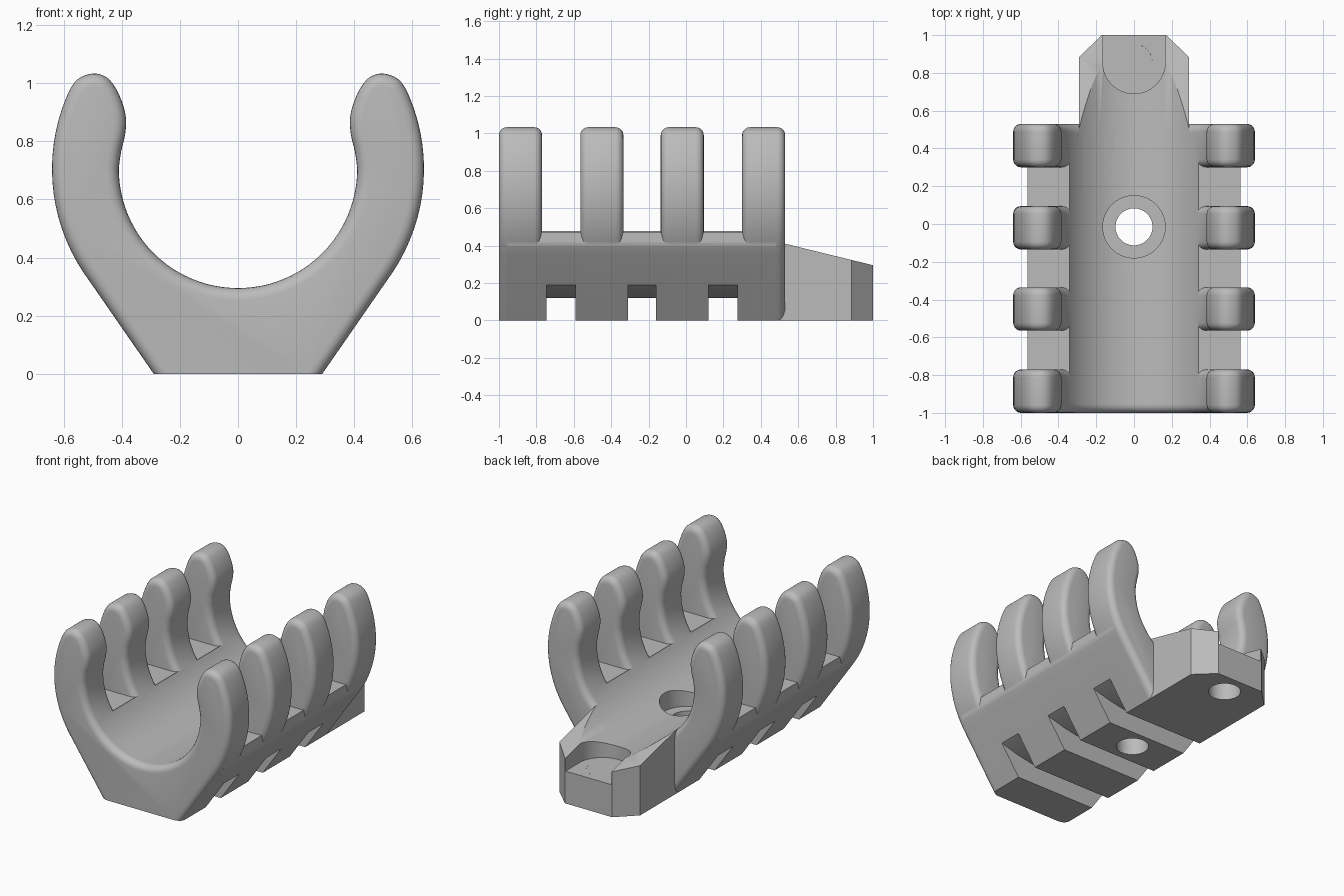
import bpy, bmesh, math
from mathutils import Vector

if "Cube" in bpy.data.objects:
    bpy.data.objects.remove(bpy.data.objects["Cube"])

ZC, R_IN, R_OUT = 0.705, 0.41, 0.64      # axis height, cradle radius, outer radius
STEP = 3.75                              # arc step in degrees

grey = bpy.data.materials.new("grey plastic")
grey.diffuse_color = (0.5, 0.5, 0.5, 1)
grey.use_nodes = True
grey.node_tree.nodes["Principled BSDF"].inputs["Base Color"].default_value = grey.diffuse_color


def arc(r, a0, a1):
    n = max(1, round(abs(a1 - a0) / STEP))
    angles = [math.radians(a0 + (a1 - a0) * i / n) for i in range(n + 1)]
    return [(r * math.cos(a), ZC + r * math.sin(a)) for a in angles]


def spline(pts, n=4):
    """Smooth curve through the inner points; the end points only guide it."""
    p, out = [Vector(q) for q in pts], []
    for a, b, c, d in zip(p, p[1:], p[2:], p[3:]):
        for i in range(n):
            t = i / n
            v = 0.5 * (2 * b + (c - a) * t + (2 * a - 5 * b + 4 * c - d) * t * t
                       + (3 * b - a - 3 * c + d) * t ** 3)
            out.append((v.x, v.y))
    return out


def mirrored(half):
    """Close a right-hand half outline with its mirror image."""
    return half + [(-x, z) for x, z in reversed(half) if abs(x) > 1e-5]


def prism(name, outline, lo, hi, axis="y", rounding=0):
    """Extrude an outline along y or z, optionally rounding the end rims."""
    bm = bmesh.new()
    put = (lambda u, v, w: (u, w, v)) if axis == "y" else (lambda u, v, w: (u, v, w))
    a = [bm.verts.new(put(u, v, lo)) for u, v in outline]
    b = [bm.verts.new(put(u, v, hi)) for u, v in outline]
    ends = [bm.faces.new(a), bm.faces.new(b)]
    n = len(a)
    for i in range(n):
        j = (i + 1) % n
        bm.faces.new((a[i], a[j], b[j], b[i]))
    bmesh.ops.recalc_face_normals(bm, faces=bm.faces[:])
    if rounding:
        rims = [e for f in ends for e in f.edges
                if max(v.co.z for v in e.verts) > 0.001]
        bmesh.ops.bevel(bm, geom=rims, offset=rounding, segments=5, profile=0.5,
                        affect="EDGES", clamp_overlap=False)
    mesh = bpy.data.meshes.new(name)
    bm.to_mesh(mesh)
    bm.free()
    ob = bpy.data.objects.new(name, mesh)
    mesh.materials.append(grey)
    bpy.context.collection.objects.link(ob)
    return ob


def circle(r, cx, cy, n=64):
    return [(cx + r * math.cos(2 * math.pi * i / n),
             cy + r * math.sin(2 * math.pi * i / n)) for i in range(n)]


def rect(x0, x1, y0, y1):
    return [(x0, y0), (x1, y0), (x1, y1), (x0, y1)]


def combine(ob, tool, operation):
    bpy.context.view_layer.objects.active = ob
    m = ob.modifiers.new(operation.lower(), "BOOLEAN")
    m.operation, m.object, m.solver = operation, tool, "EXACT"
    bpy.ops.object.modifier_apply(modifier=m.name)
    bpy.data.objects.remove(tool)


# Cradle body, cut low between the fingers
inner = arc(R_IN, -33.75, -90)
low_half = [(0.29, 0)] + arc(R_OUT, -33.75, -28) + [(0.565, 0.47), (0.341, 0.47)] + inner
cradle = prism("cradle", mirrored(low_half)[::-1], -0.95, 0.48)

# Full-height fingers with rounded rims and bulging tips
tip = spline([(0.598, 0.93), (0.58, 0.975), (0.55, 1.015), (0.50, 1.033), (0.455, 1.022),
              (0.422, 0.985), (0.397, 0.93), (0.385, 0.875), (0.389, 0.82),
              (0.402, 0.765), (0.41, 0.705), (0.409, 0.678)])
tall_half = [(0.29, 0)] + arc(R_OUT, -33.75, 22.5) + tip + arc(R_IN, 0, -90)
for y0 in (-1.0, -0.565, -0.135, 0.30):
    combine(cradle, prism("finger", mirrored(tall_half)[::-1], y0, y0 + 0.23,
                          rounding=0.042), "UNION")

# Mounting tongue: chamfered plan, sloping top, hollowed by the cradle bore
plan = [(0.29, 0.45), (0.29, 0.885), (0.17, 1.0), (-0.17, 1.0), (-0.29, 0.885), (-0.29, 0.45)]
tongue = prism("tongue", plan, 0, 0.4295, "z")
for v in tongue.data.vertices:
    if v.co.z > 0.1:
        v.co.z = 0.41 - (v.co.y - 0.53) * 0.115 / 0.47
combine(tongue, prism("bore", circle(R_IN, 0, ZC, 96), 0.3, 1.2), "DIFFERENCE")
combine(cradle, tongue, "UNION")

# Strap slots across the underside, with an arched ceiling
arch = [(0.7 - 0.1 * i, 0.12 + 0.39 * (0.7 - 0.1 * i) ** 2) for i in range(15)]
for y0, y1 in ((-0.745, -0.59), (-0.31, -0.16), (0.12, 0.275)):
    combine(cradle, prism("slot", [(-0.7, -0.1), (0.7, -0.1)] + arch, y0, y1), "DIFFERENCE")

# Screw holes with counterbores; the rear one opens through the tongue end
for y in (-0.015, 0.855):
    combine(cradle, prism("screw_hole", circle(0.098, 0, y), -0.1, 0.6, "z"), "DIFFERENCE")
    combine(cradle, prism("counterbore", circle(0.165, 0, y), 0.21, 0.6, "z"), "DIFFERENCE")
combine(cradle, prism("rear_opening", rect(-0.165, 0.165, 0.855, 1.1), 0.21, 0.6, "z"),
        "DIFFERENCE")

# Smooth curved surfaces, keep hard edges crisp
bpy.ops.object.select_all(action="DESELECT")
cradle.select_set(True)
bpy.context.view_layer.objects.active = cradle
bpy.ops.object.shade_smooth_by_angle(angle=math.radians(30))
